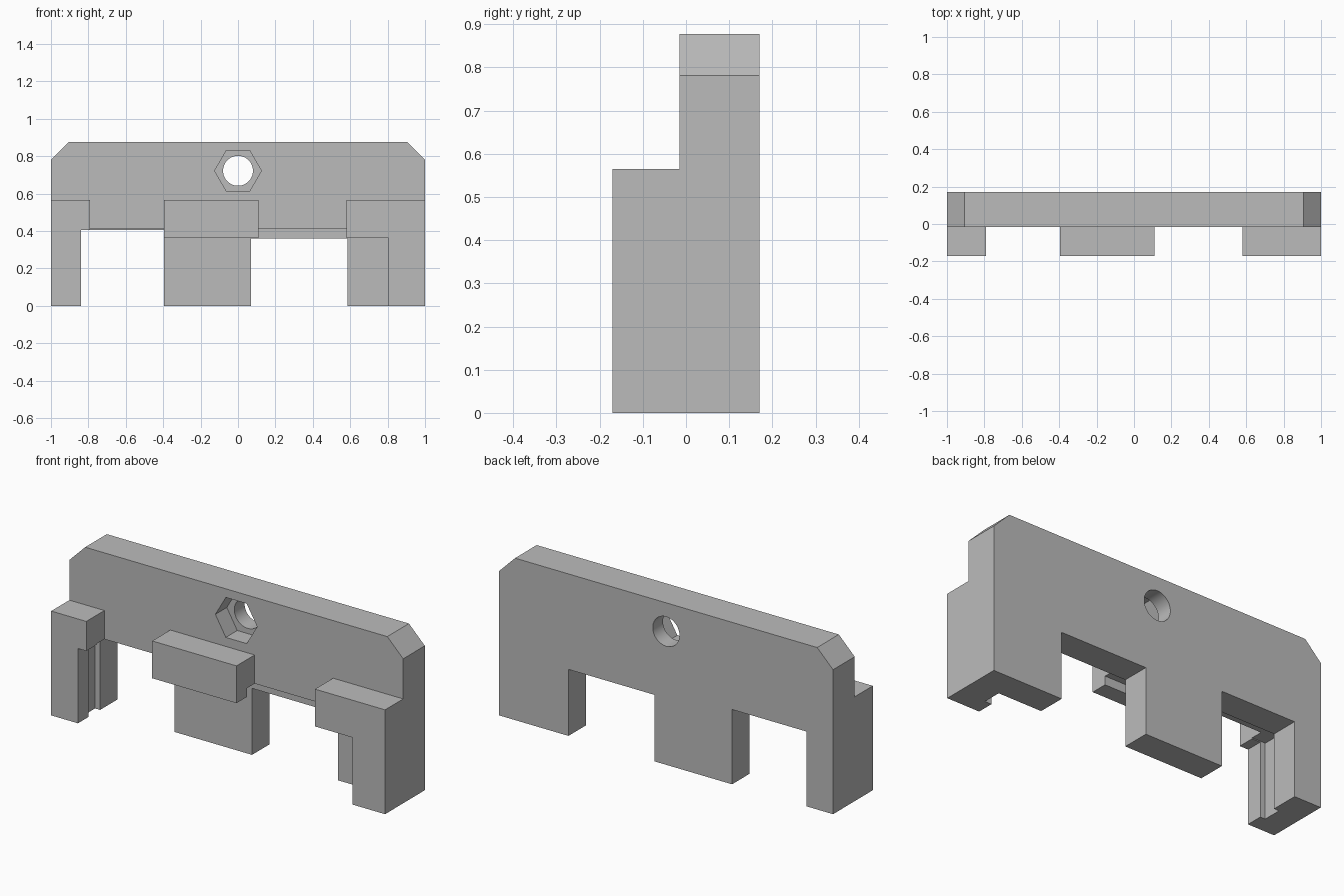
import bpy, bmesh, math

if "Cube" in bpy.data.objects:
    bpy.data.objects.remove(bpy.data.objects["Cube"], do_unlink=True)

grey = bpy.data.materials.new("plain_grey")
grey.use_nodes = True
grey.diffuse_color = (0.5, 0.5, 0.5, 1)
grey.node_tree.nodes["Principled BSDF"].inputs["Base Color"].default_value = (0.5, 0.5, 0.5, 1)

FRONT, PLATE_FRONT, BACK = -0.17, -0.015, 0.17


def slab(name, outline, y0, y1):
    """Extrude an x-z outline from y0 back to y1."""
    bm = bmesh.new()
    face = bm.faces.new([bm.verts.new((x, y0, z)) for x, z in outline])
    grown = bmesh.ops.extrude_face_region(bm, geom=[face])["geom"]
    moved = [v for v in grown if isinstance(v, bmesh.types.BMVert)]
    bmesh.ops.translate(bm, verts=moved, vec=(0, y1 - y0, 0))
    bmesh.ops.recalc_face_normals(bm, faces=bm.faces)
    mesh = bpy.data.meshes.new(name)
    bm.to_mesh(mesh)
    bm.free()
    mesh.materials.append(grey)
    obj = bpy.data.objects.new(name, mesh)
    bpy.context.collection.objects.link(obj)
    return obj


def box(x0, x1, z0, z1):
    return [(x0, z0), (x1, z0), (x1, z1), (x0, z1)]


def ring(radius, sides, z):
    turn = 2 * math.pi / sides
    return [(radius * math.cos(i * turn), z + radius * math.sin(i * turn)) for i in range(sides)]


def combine(body, part, operation):
    mod = body.modifiers.new(part.name, "BOOLEAN")
    mod.operation = operation
    mod.solver = "EXACT"
    mod.object = part
    bpy.context.view_layer.objects.active = body
    bpy.ops.object.modifier_apply(modifier=mod.name)
    bpy.data.objects.remove(part, do_unlink=True)


# Back plate with chamfered top corners and two openings between its legs
bracket = slab("mounting_bracket", [
    (-1, 0), (-0.84, 0), (-0.84, 0.405), (-0.395, 0.405), (-0.395, 0),
    (0.07, 0), (0.07, 0.36), (0.585, 0.36), (0.585, 0), (1, 0),
    (1, 0.782), (0.905, 0.877), (-0.905, 0.877), (-1, 0.782)], PLATE_FRONT, BACK)

# Front clips, sunk slightly into the plate
clips = {
    "right_clip": [(-1, 0), (-0.84, 0), (-0.84, 0.405), (-0.79, 0.405), (-0.79, 0.565), (-1, 0.565)],
    "middle_clip": box(-0.395, 0.11, 0.363, 0.565),
    "left_clip": [(0.58, 0.363), (0.805, 0.363), (0.805, 0), (1, 0), (1, 0.565), (0.58, 0.565)],
}
for name, outline in clips.items():
    combine(bracket, slab(name, outline, FRONT, 0.0), "UNION")

# Slot behind the clips, open at the bottom
combine(bracket, slab("slot", box(-0.87, 0.845, -0.1, 0.41), -0.08, 0.02), "DIFFERENCE")

# Hexagonal nut recess and round bolt hole
combine(bracket, slab("nut_recess", ring(0.125, 6, 0.722), -0.1, 0.083), "DIFFERENCE")
combine(bracket, slab("bolt_hole", ring(0.08, 48, 0.722), -0.1, 0.3), "DIFFERENCE")

bpy.ops.object.select_all(action="DESELECT")
bracket.select_set(True)
bpy.context.view_layer.objects.active = bracket
bpy.ops.object.shade_smooth_by_angle(angle=math.radians(30))
